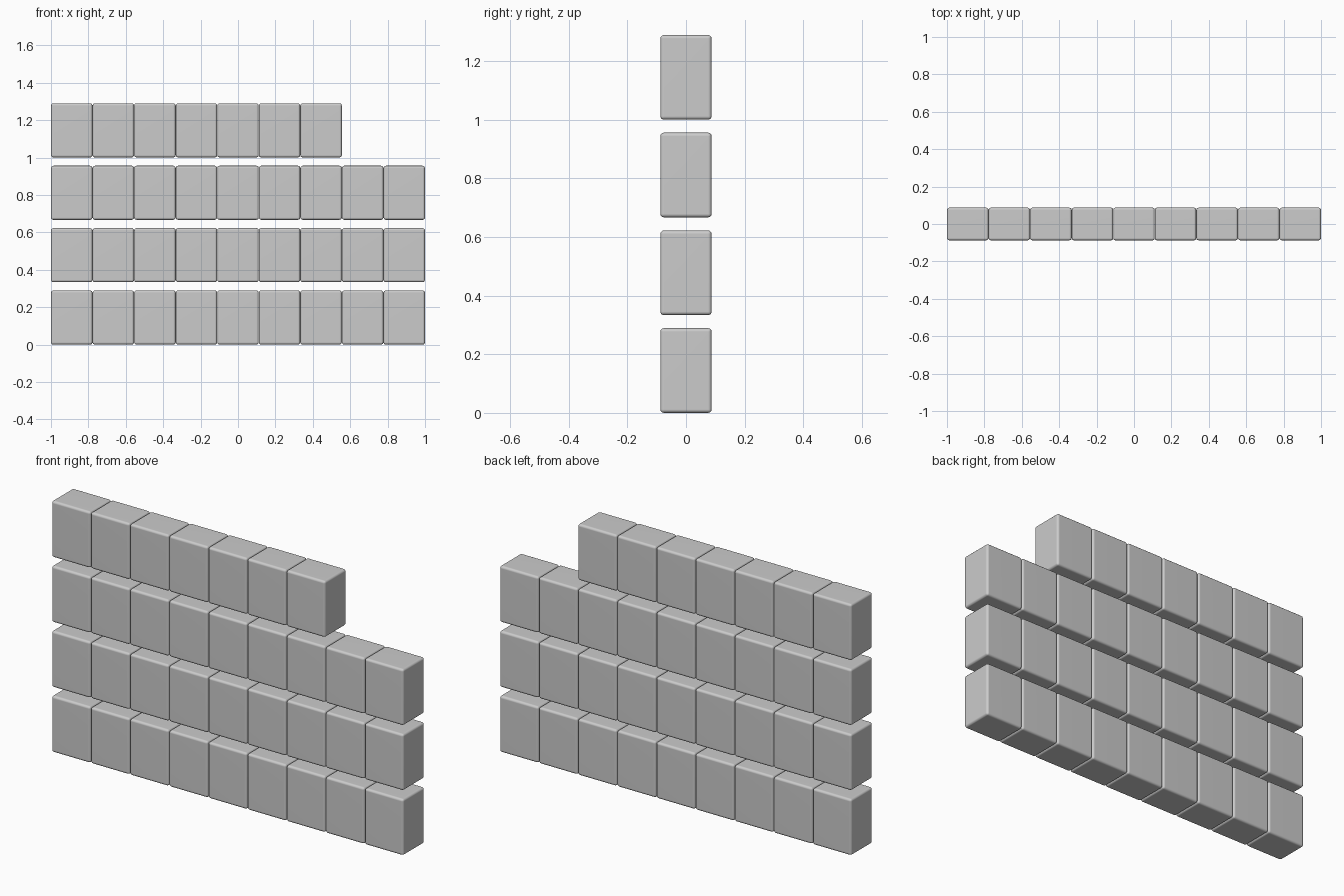
import bpy

if "Cube" in bpy.data.objects:
    bpy.data.objects.remove(bpy.data.objects["Cube"])

PITCH_X = 2 / 9
PITCH_Z = 0.3335
DEPTH, HEIGHT = 0.175, 0.289


def brick_row(name, count, z):
    # One rounded brick repeated along x, starting at the left end of the wall
    bpy.ops.mesh.primitive_cube_add(
        size=1, location=(-1 + PITCH_X / 2, 0, z + HEIGHT / 2))
    row = bpy.context.object
    row.name = name
    row.scale = (PITCH_X - 0.001, DEPTH, HEIGHT)
    bpy.ops.object.transform_apply(location=False, rotation=False, scale=True)
    bpy.ops.object.shade_smooth_by_angle()
    bevel = row.modifiers.new("rounded_edges", "BEVEL")
    bevel.width = 0.012
    bevel.segments = 3
    array = row.modifiers.new("bricks", "ARRAY")
    array.count = count
    array.use_relative_offset = False
    array.use_constant_offset = True
    array.constant_offset_displace = (PITCH_X, 0, 0)
    # Smooth the rounded edges while keeping the faces flat
    normals = row.modifiers.new("flat_faces", "WEIGHTED_NORMAL")
    normals.keep_sharp = False
    for p in row.data.polygons:
        p.use_smooth = True
    sharp = row.data.attributes.get("sharp_edge")
    if sharp:
        row.data.attributes.remove(sharp)


# Three full courses and a shorter top course
for i, count in enumerate((9, 9, 9, 7)):
    brick_row(f"brick_row_{i + 1}", count, i * PITCH_Z)
